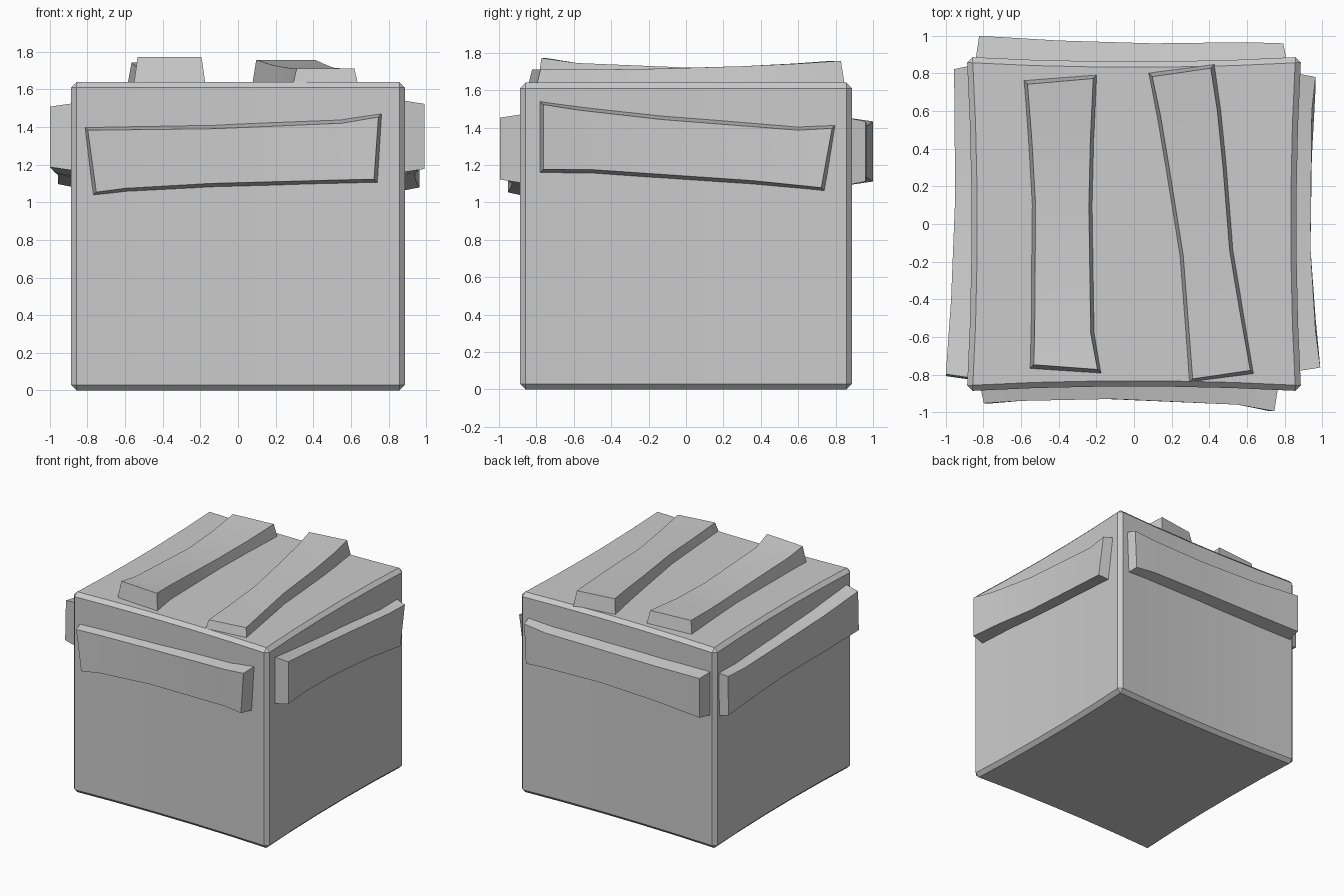
import bpy, bmesh

if "Cube" in bpy.data.objects:
    bpy.data.objects.remove(bpy.data.objects["Cube"])


def finish(bm, name):
    bmesh.ops.recalc_face_normals(bm, faces=bm.faces)
    mesh = bpy.data.meshes.new(name)
    bm.to_mesh(mesh)
    bm.free()
    ob = bpy.data.objects.new(name, mesh)
    bpy.context.collection.objects.link(ob)
    bpy.ops.object.select_all(action='DESELECT')
    ob.select_set(True)
    bpy.context.view_layer.objects.active = ob
    bpy.ops.object.shade_smooth_by_angle(angle=0.5)
    return ob


# Crate body: square plan with slightly hollow sides, chamfered edges
R, SAG, H = 0.888, 0.025, 1.64
plan = []
side = [(t, R - SAG * (1 - t * t)) for t in (-1, -0.6, -0.2, 0.2, 0.6)]
for k in range(4):
    for t, r in side:
        x, y = t * R, -r
        for _ in range(k):
            x, y = -y, x
        plan.append((x, y))
bm = bmesh.new()
bottom = bm.faces.new([bm.verts.new((x, y, 0)) for x, y in plan])
ext = bmesh.ops.extrude_face_region(bm, geom=[bottom], use_keep_orig=True)
top = [v for v in ext['geom'] if isinstance(v, bmesh.types.BMVert)]
bmesh.ops.translate(bm, vec=(0, 0, H), verts=top)
bmesh.ops.recalc_face_normals(bm, faces=bm.faces)
sharp = [e for e in bm.edges if e.calc_face_angle(0) > 0.7]
bmesh.ops.bevel(bm, geom=sharp, offset=0.03, segments=1, affect='EDGES')
finish(bm, "crate_body")


# Planks: tapered strips; each section is (u_low, v_low, u_high, v_high, depth)
def plank(name, sections, base, place, inset=0.022):
    bm = bmesh.new()
    rings = []
    last = len(sections) - 1
    for i, (ul, vl, uh, vh, d) in enumerate(sections):
        du = inset if i == 0 else -inset if i == last else 0
        pts = [(ul, vl, base), (uh, vh, base),
               (uh + du, vh - inset, d), (ul + du, vl + inset, d)]
        rings.append([bm.verts.new(place(*p)) for p in pts])
    for a, b in zip(rings, rings[1:]):
        for j in range(4):
            k = (j + 1) % 4
            bm.faces.new((a[j], a[k], b[k], b[j]))
    bm.faces.new(rings[0])
    bm.faces.new(rings[-1])
    finish(bm, name)


def on_top(u, v, d):
    return (v, u, d)


plank("top_plank_left", [
    (-0.77, -0.555, -0.795, -0.172, 1.772), (-0.58, -0.55, -0.58, -0.208, 1.745),
    (0.1, -0.545, 0.1, -0.218, 1.717), (0.45, -0.565, 0.45, -0.21, 1.722),
    (0.765, -0.588, 0.795, -0.195, 1.742)], 1.62, on_top)
plank("top_plank_right", [
    (-0.845, 0.29, -0.8, 0.64, 1.71), (-0.5, 0.265, -0.47, 0.585, 1.71),
    (-0.17, 0.24, -0.14, 0.53, 1.715), (0.3, 0.165, 0.3, 0.495, 1.728),
    (0.57, 0.12, 0.6, 0.465, 1.742), (0.805, 0.075, 0.85, 0.43, 1.757)], 1.62, on_top)
plank("front_plank", [
    (-0.775, 1.032, -0.82, 1.405, 0.953), (-0.6, 1.052, -0.6, 1.407, 0.94),
    (-0.15, 1.078, -0.12, 1.413, 0.93), (0.55, 1.097, 0.55, 1.442, 0.96),
    (0.745, 1.1, 0.768, 1.475, 0.995)], 0.85, lambda u, v, d: (u, -d, v))
plank("right_plank", [
    (-0.785, 1.155, -0.785, 1.545, 0.99), (-0.5, 1.153, -0.57, 1.515, 0.965),
    (-0.13, 1.128, -0.13, 1.465, 0.938), (0.35, 1.095, 0.6, 1.408, 0.945),
    (0.745, 1.057, 0.803, 1.418, 0.965)], 0.85, lambda u, v, d: (d, u, v))
plank("left_plank", [
    (-0.83, 1.165, -0.82, 1.53, 1.0), (-0.4, 1.135, -0.4, 1.475, 0.972),
    (0.1, 1.12, 0.1, 1.44, 0.952), (0.6, 1.09, 0.6, 1.425, 0.953),
    (0.84, 1.075, 0.845, 1.44, 0.957)], 0.85, lambda u, v, d: (-d, u, v))
plank("back_plank", [
    (-0.845, 1.09, -0.845, 1.455, 1.0), (-0.4, 1.105, -0.4, 1.435, 0.975),
    (0.1, 1.115, 0.1, 1.43, 0.96), (0.6, 1.105, 0.6, 1.435, 0.966),
    (0.8, 1.09, 0.815, 1.455, 0.96)], 0.85, lambda u, v, d: (u, d, v))
